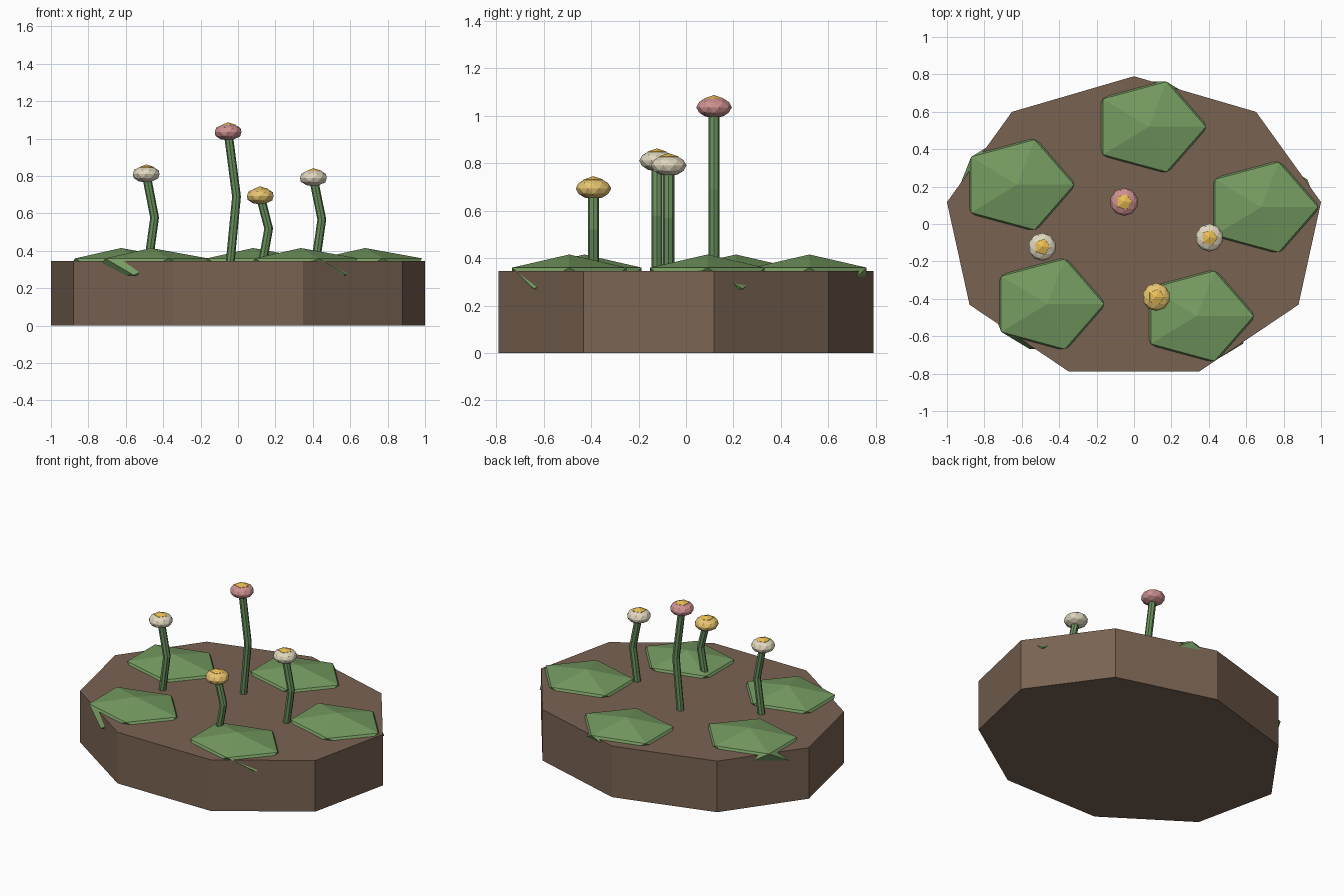
import bpy, bmesh, math
from mathutils import Matrix

if "Cube" in bpy.data.objects:
    bpy.data.objects.remove(bpy.data.objects["Cube"])


def material(name, rgb):
    m = bpy.data.materials.new(name)
    m.diffuse_color = (*rgb, 1)
    m.use_nodes = True
    m.node_tree.nodes["Principled BSDF"].inputs["Base Color"].default_value = m.diffuse_color
    return m


SOIL = material("soil_brown", (0.19, 0.125, 0.085))
LEAF = material("leaf_green", (0.18, 0.33, 0.12))
STEM = material("stem_green", (0.14, 0.28, 0.105))
CREAM = material("petal_cream", (0.75, 0.68, 0.52))
PINK = material("petal_pink", (0.62, 0.28, 0.28))
YELLOW = material("petal_yellow", (0.80, 0.55, 0.16))
GOLD = material("center_gold", (0.83, 0.52, 0.09))


def mesh_object(name, bm, mat):
    bmesh.ops.recalc_face_normals(bm, faces=bm.faces)
    me = bpy.data.meshes.new(name)
    bm.to_mesh(me)
    bm.free()
    me.materials.append(mat)
    ob = bpy.data.objects.new(name, me)
    bpy.context.collection.objects.link(ob)
    return ob


def blob(name, loc, scale, subdiv, mat):
    """Flat-shaded icosphere squashed to the given half sizes."""
    bm = bmesh.new()
    bmesh.ops.create_icosphere(bm, subdivisions=subdiv, radius=1,
                               matrix=Matrix.Diagonal((*scale, 1)))
    ob = mesh_object(name, bm, mat)
    ob.location = loc
    return ob


def stem(name, points):
    """Bent eight-sided tube."""
    cu = bpy.data.curves.new(name, 'CURVE')
    cu.dimensions = '3D'
    cu.bevel_depth = 0.0235
    cu.bevel_resolution = 2
    cu.use_fill_caps = True
    sp = cu.splines.new('POLY')
    sp.points.add(len(points) - 1)
    for p, co in zip(sp.points, points):
        p.co = (*co, 1)
    sp.use_smooth = False
    cu.materials.append(STEM)
    ob = bpy.data.objects.new(name, cu)
    bpy.context.collection.objects.link(ob)


# Nine-sided slab of soil
TOP = 0.345
bm = bmesh.new()
ring = [bm.verts.new((1.0154 * math.sin(math.radians(40 * i)),
                      0.8144 * (math.cos(math.radians(40 * i)) - 0.03), 0))
        for i in range(9)]
face = bm.faces.new(ring)
ext = bmesh.ops.extrude_face_region(bm, geom=[face], use_keep_orig=True)
for v in ext["geom"]:
    if isinstance(v, bmesh.types.BMVert):
        v.co.z = TOP
mesh_object("soil_slab", bm, SOIL)

# Leaf mounds, half sunk into the soil
for i, (x, y) in enumerate([(0.08, 0.52), (0.68, 0.09), (0.336, -0.492),
                            (-0.464, -0.428), (-0.625, 0.21)]):
    blob(f"leaf_{i + 1}", (x, y, 0.315), (0.34, 0.283, 0.1), 1, LEAF)

# Flowers: bent stem, petal head and center button
for name, x, y, z, petal in [("left", -0.491, -0.122, 0.81, CREAM),
                             ("middle", -0.053, 0.118, 1.035, PINK),
                             ("front", 0.119, -0.39, 0.693, YELLOW),
                             ("right", 0.403, -0.073, 0.79, CREAM)]:
    stem(f"stem_{name}", [(x + 0.01, y, TOP - 0.02),
                          (x + 0.045, y, (TOP + z) / 2),
                          (x, y, z)])
    blob(f"petals_{name}", (x, y, z), (0.075, 0.075, 0.045), 2, petal)
    blob(f"center_{name}", (x, y, z + 0.027), (0.048, 0.048, 0.025), 1, GOLD)
